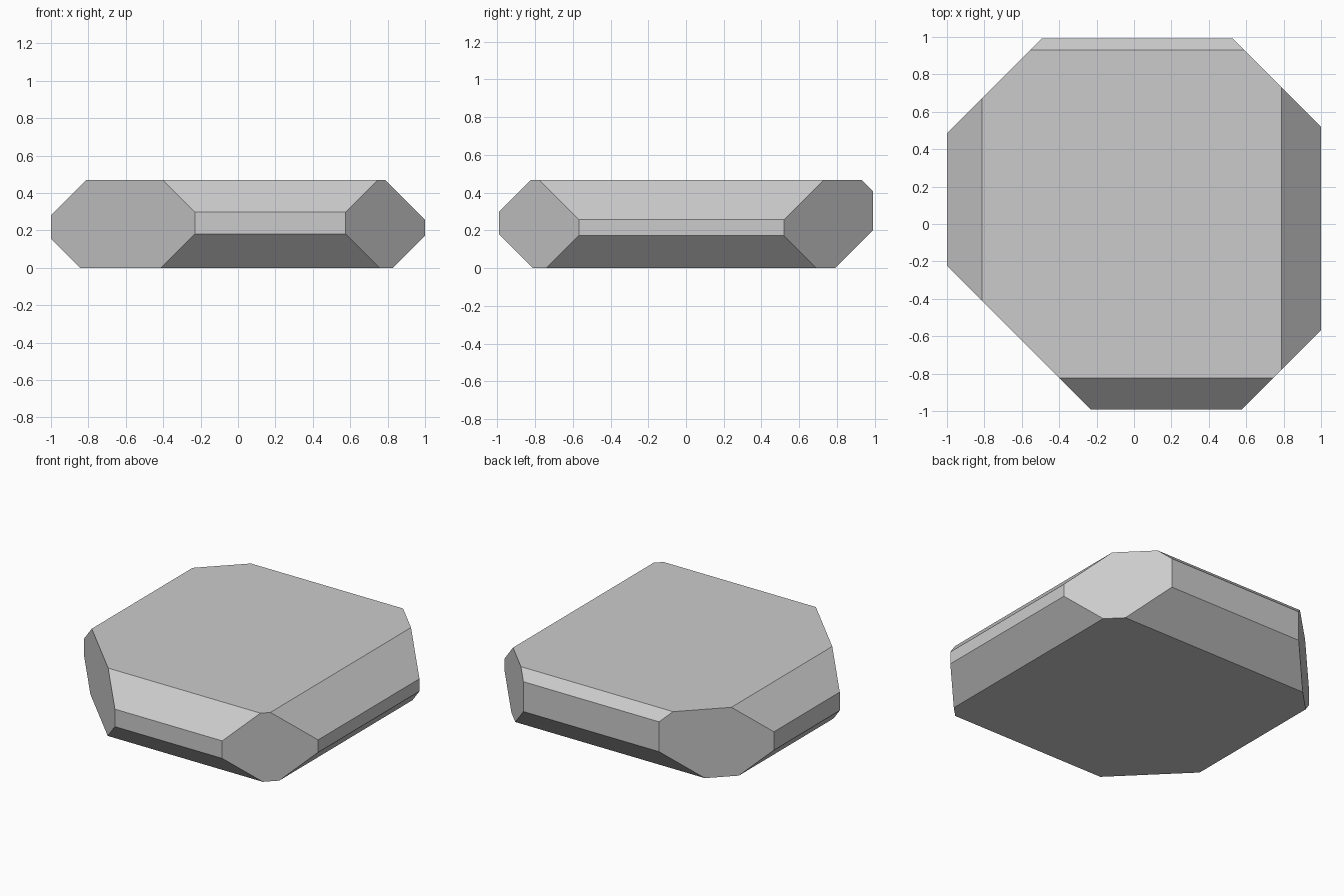
import bpy, bmesh
from mathutils import Vector

if "Cube" in bpy.data.objects:
    bpy.data.objects.remove(bpy.data.objects["Cube"])

HEIGHT = 0.468
HALF_Y = 0.992

# Each bevel plane is (direction, distance): direction . point = distance
CUTS = [
    # upright corner cuts
    ((1, 1, 0), 1.52), ((-1, 1, 0), 1.484),
    ((1, -1, 0), 1.568), ((-1, -1, 0), 1.223),
    # left and right rim bevels
    ((1, 0, 1), 1.257), ((-1, 0, 1), 1.28),
    ((1, 0, -1), 0.828), ((-1, 0, -1), 0.845),
    # front and back rim bevels
    ((0, 1, 1), 1.398), ((0, -1, 1), 1.291),
    ((0, 1, -1), 0.789), ((0, -1, -1), 0.812),
]


def slice_off(bm, direction, distance):
    """Remove everything beyond the plane and cap the opening."""
    n = Vector(direction)
    geom = bm.verts[:] + bm.edges[:] + bm.faces[:]
    cut = bmesh.ops.bisect_plane(bm, geom=geom, dist=1e-5,
                                 plane_co=n * distance / n.length_squared,
                                 plane_no=n, clear_outer=True)
    rim = [e for e in cut["geom_cut"] if isinstance(e, bmesh.types.BMEdge)]
    bmesh.ops.contextual_create(bm, geom=rim)


# Slab block
bm = bmesh.new()
bmesh.ops.create_cube(bm, size=1)
bmesh.ops.scale(bm, vec=(2, 2 * HALF_Y, HEIGHT), verts=bm.verts)
bmesh.ops.translate(bm, vec=(0, 0, HEIGHT / 2), verts=bm.verts)

# Chiselled corners and rims
for direction, distance in CUTS:
    slice_off(bm, direction, distance)
bmesh.ops.recalc_face_normals(bm, faces=bm.faces)

mesh = bpy.data.meshes.new("stone_slab")
bm.to_mesh(mesh)
bm.free()
bpy.context.collection.objects.link(bpy.data.objects.new("stone_slab", mesh))
